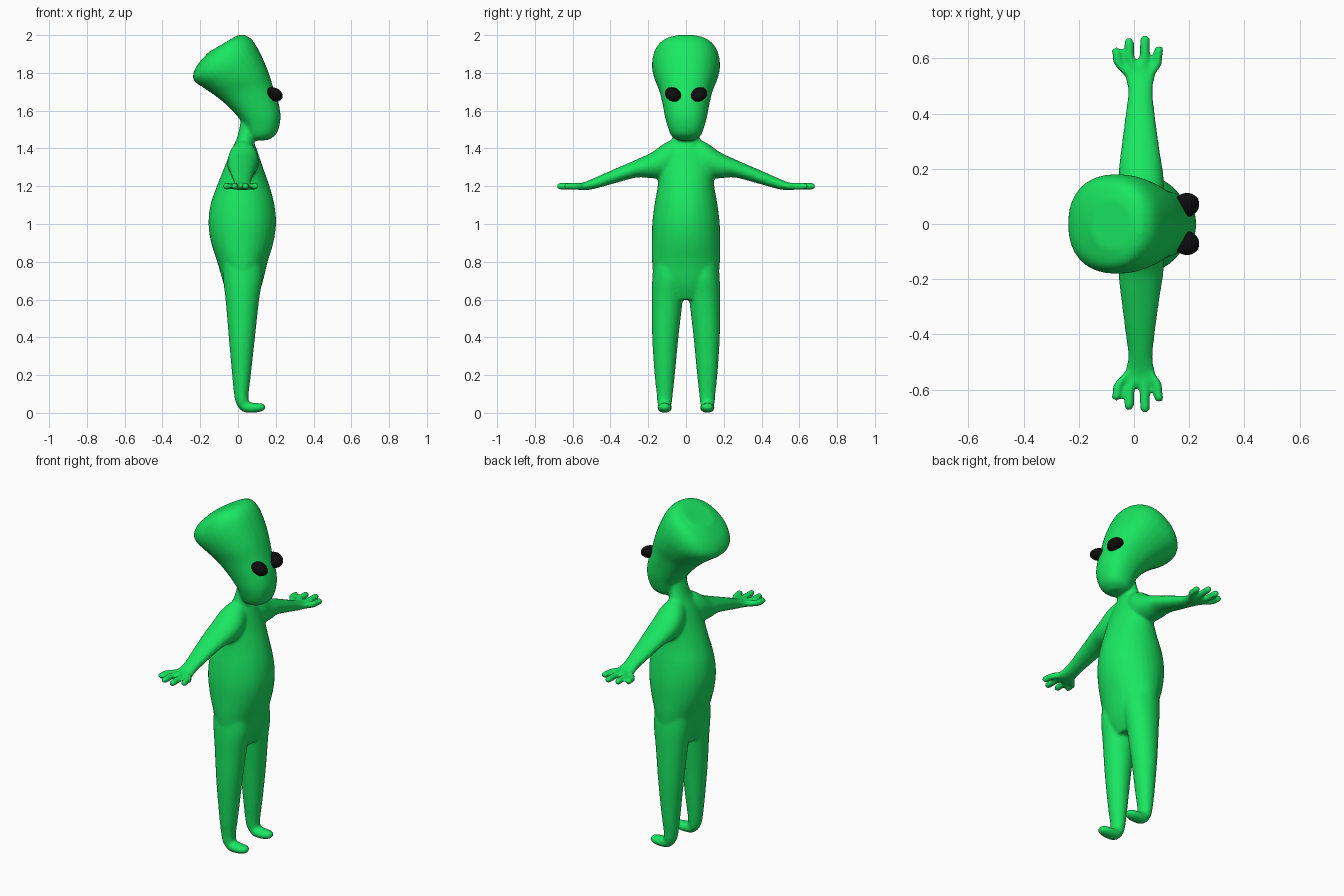
import bpy, bmesh, math
from mathutils import Vector, Matrix


def material(name, rgb):
    m = bpy.data.materials.new(name)
    m.diffuse_color = (*rgb, 1)
    return m


def spline(keys, steps=5):
    """Catmull-Rom interpolation between rows of ring parameters."""
    out = []
    for i in range(len(keys) - 1):
        k0, k1 = keys[max(i - 1, 0)], keys[i]
        k2, k3 = keys[i + 1], keys[min(i + 2, len(keys) - 1)]
        for s in range(steps):
            t = s / steps
            out.append([0.5 * (2 * b + (c - a) * t + (2 * a - 5 * b + 4 * c - d) * t * t
                               + (3 * b - a - 3 * c + d) * t ** 3)
                        for a, b, c, d in zip(k0, k1, k2, k3)])
    return out + [list(keys[-1])]


def loft(bm, keys, sides=32, power=2.0):
    """Each key: centre (3), first half axis (3), second half axis (3)."""
    rings = []
    for k in spline(keys):
        c, u, v = Vector(k[:3]), Vector(k[3:6]), Vector(k[6:])
        ring = []
        for i in range(sides):
            a = 2 * math.pi * i / sides
            p = math.copysign(abs(math.cos(a)) ** (2 / power), math.cos(a))
            q = math.copysign(abs(math.sin(a)) ** (2 / power), math.sin(a))
            ring.append(bm.verts.new(c + u * p + v * q))
        rings.append(ring)
    for r, s in zip(rings, rings[1:]):
        for i in range(sides):
            j = (i + 1) % sides
            bm.faces.new((r[i], r[j], s[j], s[i]))
    bm.faces.new(rings[0][::-1])
    bm.faces.new(rings[-1])


def side_ring(front, back, y, w):
    """Ring spanning two points of the side profile, half width w along y."""
    (xf, zf), (xb, zb) = front, back
    return ((xf + xb) / 2, y, (zf + zb) / 2, (xf - xb) / 2, 0, (zf - zb) / 2, 0, w, 0)


green = material("green_skin", (0.01, 0.8, 0.12))
black = material("black_eye", (0.004, 0.004, 0.004))
bm = bmesh.new()

# Torso and neck: z, back x, front x, half width
torso = [(0.60, -0.045, 0.09, 0.13), (0.68, -0.075, 0.127, 0.165), (0.8, -0.11, 0.157, 0.18),
         (0.9, -0.142, 0.187, 0.181), (1.0, -0.156, 0.201, 0.179), (1.1, -0.146, 0.193, 0.167),
         (1.2, -0.112, 0.167, 0.15), (1.3, -0.072, 0.132, 0.142), (1.38, -0.04, 0.105, 0.12),
         (1.45, -0.008, 0.083, 0.075), (1.52, 0.01, 0.095, 0.06), (1.6, 0.02, 0.13, 0.06)]
loft(bm, [side_ring((f, z), (b, z), 0, w) for z, b, f, w in torso])

# Head, slanted rings from chin to crown
head = [((0.165, 1.446), (0.11, 1.44), 0.035), ((0.207, 1.483), (0.06, 1.455), 0.078),
        ((0.225, 1.56), (0.02, 1.54), 0.107), ((0.215, 1.64), (-0.05, 1.62), 0.123),
        ((0.185, 1.73), (-0.115, 1.675), 0.14), ((0.155, 1.82), (-0.18, 1.72), 0.166),
        ((0.115, 1.91), (-0.225, 1.75), 0.18), ((0.075, 1.975), (-0.239, 1.785), 0.174),
        ((0.03, 2.002), (-0.213, 1.845), 0.148), ((-0.01, 1.995), (-0.155, 1.91), 0.09)]
loft(bm, [side_ring(f, b, 0, w) for f, b, w in head], power=2.25)

# Legs: z, back x, front x, inner y, outer y
leg = [(0.85, -0.08, 0.12, 0.01, 0.165), (0.72, -0.08, 0.13, 0.004, 0.178),
       (0.6, -0.066, 0.112, 0.017, 0.181), (0.4, -0.049, 0.09, 0.04, 0.179),
       (0.2, -0.031, 0.068, 0.059, 0.166), (0.1, -0.021, 0.056, 0.07, 0.155),
       (0.05, -0.01, 0.056, 0.075, 0.151), (0.015, 0.012, 0.05, 0.092, 0.135)]
# Feet: x, bottom z, top z, half width
foot = [(0.005, 0.03, 0.06, 0.022), (0.03, 0.004, 0.065, 0.035), (0.07, 0.0, 0.055, 0.039),
        (0.11, 0.004, 0.052, 0.036), (0.135, 0.012, 0.048, 0.026), (0.144, 0.022, 0.04, 0.012)]
# Arms: y, bottom z, top z, back x, front x
arm = [(0.03, 1.25, 1.45, -0.03, 0.09), (0.1, 1.24, 1.435, -0.052, 0.108),
       (0.18, 1.242, 1.38, -0.056, 0.106), (0.26, 1.246, 1.342, -0.048, 0.094),
       (0.38, 1.215, 1.29, -0.033, 0.078), (0.48, 1.187, 1.246, -0.022, 0.068),
       (0.54, 1.178, 1.221, -0.034, 0.078), (0.575, 1.182, 1.215, -0.04, 0.085),
       (0.59, 1.19, 1.208, -0.025, 0.07)]
# Fingers: root x, root y, knuckle x, knuckle y, tip x, tip y
fingers = [(-0.01, 0.53, -0.056, 0.58, -0.064, 0.64), (0.008, 0.55, -0.015, 0.6, -0.018, 0.674),
           (0.032, 0.55, 0.038, 0.6, 0.04, 0.684), (0.05, 0.53, 0.082, 0.575, 0.09, 0.645)]

for s in (-1, 1):
    loft(bm, [side_ring((f, z), (b, z), s * (i + o) / 2, (o - i) / 2) for z, b, f, i, o in leg])
    loft(bm, [(x, s * 0.113, (b + t) / 2, 0, 0, (t - b) / 2, 0, w, 0) for x, b, t, w in foot])
    loft(bm, [((b + f) / 2, s * y, (lo + hi) / 2, 0, 0, (hi - lo) / 2, (f - b) / 2, 0, 0)
              for y, lo, hi, b, f in arm])
    for x0, y0, x1, y1, x2, y2 in fingers:
        rows = [(x0, y0, 0.017), (x1, y1, 0.018), ((x1 + x2) / 2, (y1 + y2) / 2, 0.018),
                (x2, y2 - 0.012, 0.0175), (x2, y2 - 0.003, 0.012), (x2, y2 + 0.001, 0.004)]
        loft(bm, [(x, s * y, 1.2, 0, 0, r, r, 0, 0) for x, y, r in rows], sides=16)

bmesh.ops.recalc_face_normals(bm, faces=bm.faces)
mesh = bpy.data.meshes.new("body")
bm.to_mesh(mesh)
bm.free()
body = bpy.data.objects.new("body", mesh)
bpy.context.collection.objects.link(body)
mesh.materials.append(green)

# Fuse the parts into one soft skin
remesh = body.modifiers.new("fuse", 'REMESH')
remesh.mode = 'VOXEL'
remesh.voxel_size = 0.008
remesh.use_smooth_shade = True
smooth = body.modifiers.new("soften", 'SMOOTH')
smooth.factor = 0.5
smooth.iterations = 8

# Slanted black eyes
for s, side in ((-1, "right"), (1, "left")):
    bpy.ops.mesh.primitive_uv_sphere_add(segments=32, ring_count=16, radius=1)
    eye = bpy.context.object
    eye.name = side + "_eye"
    eye.data.transform(Matrix.Translation((0.188, s * 0.068, 1.686))
                       @ Matrix.Rotation(s * math.radians(25), 4, 'X')
                       @ Matrix.Rotation(math.radians(20), 4, 'Y')
                       @ Matrix.Diagonal((0.05, 0.046, 0.034, 1)))
    eye.data.materials.append(black)
    bpy.ops.object.shade_smooth()
